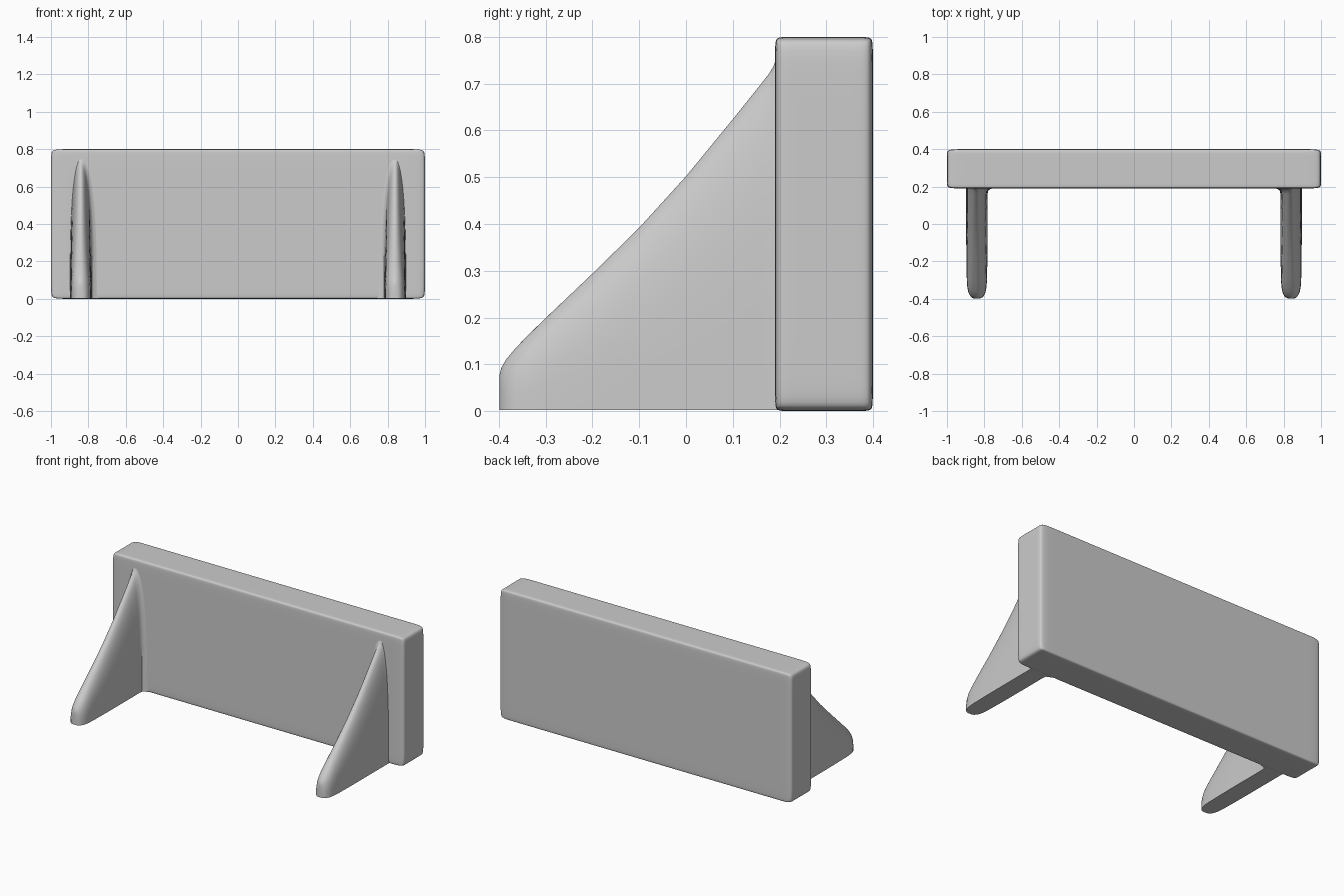
import bpy, bmesh
from math import sin, cos, pi

if "Cube" in bpy.data.objects:
    bpy.data.objects.remove(bpy.data.objects["Cube"])


def make_object(name, bm):
    bmesh.ops.recalc_face_normals(bm, faces=bm.faces)
    mesh = bpy.data.meshes.new(name)
    bm.to_mesh(mesh)
    bm.free()
    ob = bpy.data.objects.new(name, mesh)
    bpy.context.collection.objects.link(ob)
    for p in mesh.polygons:
        p.use_smooth = True
    return ob


# Back panel: a box with support loops, softened by subdivision
bm = bmesh.new()
bmesh.ops.create_cube(bm, size=1)
for v in bm.verts:
    v.co = (v.co.x * 2, v.co.y * 0.21 + 0.295, v.co.z * 0.8 + 0.4)
cuts = {0: (-0.9, -0.78, 0.78, 0.9), 1: (0.212, 0.378), 2: (0.03, 0.77)}
for axis, places in cuts.items():
    for p in places:
        co, no = [0, 0, 0], [0, 0, 0]
        co[axis], no[axis] = p, 1
        bmesh.ops.bisect_plane(bm, geom=bm.verts[:] + bm.edges[:] + bm.faces[:],
                               plane_co=co, plane_no=no)
panel = make_object("back_panel", bm)
sub = panel.modifiers.new("soften", 'SUBSURF')
sub.levels = sub.render_levels = 3

# Support fin: bullet-shaped slices (y, height, half width, inner flare)
slices = [(-0.399, 0.075, 0.014, 0), (-0.395, 0.09, 0.025, 0), (-0.385, 0.108, 0.036, 0),
          (-0.365, 0.132, 0.046, 0), (-0.34, 0.158, 0.051, 0), (-0.3, 0.197, 0.054, 0),
          (-0.2, 0.292, 0.056, 0), (-0.1, 0.39, 0.057, 0), (0, 0.5, 0.057, 0),
          (0.1, 0.622, 0.057, 0), (0.16, 0.697, 0.057, 0), (0.178, 0.72, 0.057, 0.003),
          (0.187, 0.735, 0.058, 0.015), (0.192, 0.75, 0.058, 0.035), (0.25, 0.75, 0.058, 0.035)]
N = 24
bm = bmesh.new()
rings = []
for y, h, w, flare in slices:
    ring = []
    for i in range(N + 1):
        a = pi * i / N
        x = w * cos(a)
        if x < 0:
            x *= 1 + flare / w
        ring.append(bm.verts.new((0.84 + x, y, 0.002 + h * max(sin(a), 0) ** (2 / 3))))
    rings.append(ring)
for r, s in zip(rings, rings[1:]):
    for i in range(N + 1):
        j = (i + 1) % (N + 1)
        bm.faces.new((r[i], r[j], s[j], s[i]))
bm.faces.new(rings[0])
bm.faces.new(rings[-1])
fin = make_object("support_fins", bm)

# Matching fin on the other side
mirror = fin.modifiers.new("both_sides", 'MIRROR')
mirror.use_axis[0] = True
bpy.ops.object.select_all(action='DESELECT')
fin.select_set(True)
bpy.context.view_layer.objects.active = fin
bpy.ops.object.shade_smooth_by_angle(angle=pi / 4)
